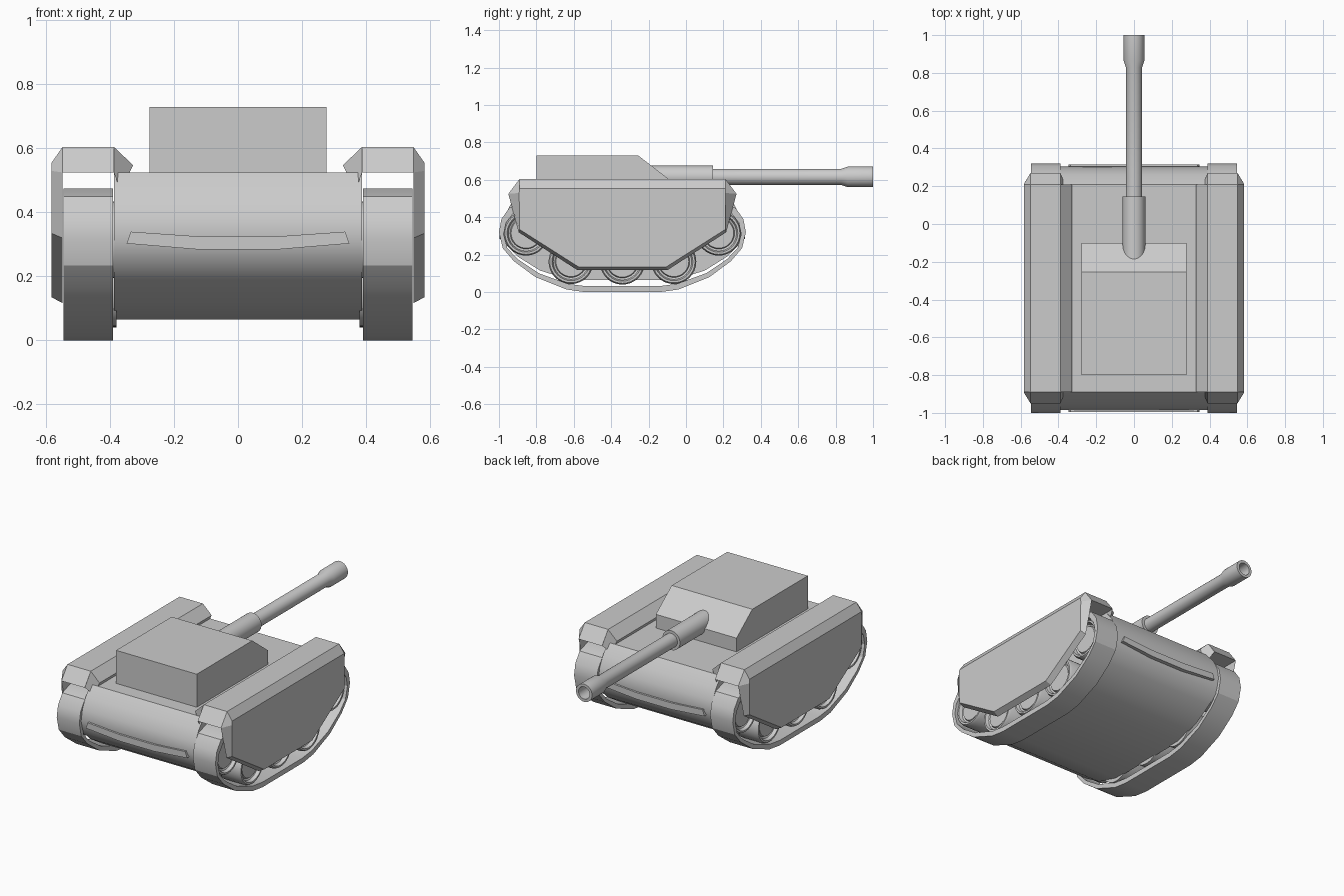
import bpy, bmesh, math

if "Cube" in bpy.data.objects:
    bpy.data.objects.remove(bpy.data.objects["Cube"])

grey = bpy.data.materials.new("plain grey")
grey.diffuse_color = (0.6, 0.6, 0.6, 1)
grey.use_nodes = True
grey.node_tree.nodes["Principled BSDF"].inputs["Base Color"].default_value = grey.diffuse_color
CY = -0.34  # middle of the hull along y


def finish(name, bm, angle=None):
    bmesh.ops.remove_doubles(bm, verts=bm.verts, dist=1e-5)
    bmesh.ops.recalc_face_normals(bm, faces=bm.faces)
    me = bpy.data.meshes.new(name)
    bm.to_mesh(me)
    bm.free()
    me.materials.append(grey)
    ob = bpy.data.objects.new(name, me)
    bpy.context.collection.objects.link(ob)
    if angle:
        bpy.ops.object.select_all(action='DESELECT')
        bpy.context.view_layer.objects.active = ob
        ob.select_set(True)
        bpy.ops.object.shade_smooth_by_angle(angle=math.radians(angle))
    return ob


def loft(name, rings, caps=True, angle=None):
    """Skin a list of closed rings; without caps the rings close on themselves."""
    bm = bmesh.new()
    vs = [[bm.verts.new(p) for p in r] for r in rings]
    n = len(rings[0])
    pairs = list(zip(vs, vs[1:])) + ([] if caps else [(vs[-1], vs[0])])
    for a, b in pairs:
        for i in range(n):
            j = (i + 1) % n
            bm.faces.new((a[i], a[j], b[j], b[i]))
    if caps:
        bm.faces.new(vs[0])
        bm.faces.new(vs[-1])
    return finish(name, bm, angle)


def at_x(x, prof):
    return [(x, y, z) for y, z in prof]


def both_ends(half):
    """Mirror a bottom-to-top half outline (distance from middle, z) front to back."""
    return [(CY + d, z) for d, z in half] + [(CY - d, z) for d, z in reversed(half)]


def lathe(name, prof, center, axis, n=32, angle=35):
    """Spin (radius, position) points around the x or y axis."""
    rings = []
    for r, p in prof:
        ring = []
        for i in range(n):
            t = 2 * math.pi * i / n
            u, v = r * math.cos(t), r * math.sin(t)
            ring.append((p, center[0] + u, center[1] + v) if axis == 'x'
                        else (center[0] + u, p, center[1] + v))
        rings.append(ring)
    return loft(name, rings, True, angle)


# hull
hull = both_ends([(.28, .065), (.44, .115), (.56, .19), (.62, .25),
                  (.645, .33), (.632, .40), (.60, .465), (.55, .525)])
loft("hull", [at_x(-.388, hull), at_x(.388, hull)], angle=35)

# bowed trim strips on both hull ends
strip = [(-.348, .303), (-.335, .34), (-.12, .325), (.12, .325),
         (.335, .34), (.348, .303), (.12, .284), (-.12, .284)]
for s, label in ((-1, "front"), (1, "rear")):
    loft(label + "_strip", [[(x, CY + s * d, z) for x, z in strip] for d in (.60, .656)])

# turret
turret = [(-.8, .51), (-.8, .73), (-.255, .73), (-.1, .61), (-.1, .51)]
loft("turret", [at_x(-.277, turret), at_x(.277, turret)])

# gun: sleeve and hollow barrel with a thicker muzzle
lathe("gun_sleeve", [(.06, -.3), (.06, .145)], (0, .616), 'y')
lathe("gun_barrel", [(.043, .1), (.043, .83), (.055, .865), (.055, 1),
                     (.038, 1), (.038, .8)], (0, .616), 'y')

# tracks, wheels, fenders and skirts on both sides
belt = both_ends([(.2, 0), (.30, .014), (.465, .08), (.58, .165), (.64, .235),
                  (.66, .32), (.647, .39), (.605, .45), (.53, .475)])
inner = [(CY + (y - CY) * .962, .24 + (z - .24) * .87) for y, z in belt]
skirt_in = [(-.89, .605), (-.95, .525), (-.895, .32), (-.58, .117),
            (-.10, .117), (.215, .32), (.27, .525), (.21, .605)]
skirt_out = [(-.89, .555), (-.892, .53), (-.89, .335), (-.575, .135),
             (-.105, .135), (.21, .335), (.212, .53), (.21, .555)]
fender = [(-.89, .605), (-.95, .525), (.27, .525), (.21, .605)]
for s, side in ((-1, "left"), (1, "right")):
    loft(side + "_track", [at_x(s * .39, belt), at_x(s * .545, belt),
                           at_x(s * .545, inner), at_x(s * .39, inner)],
         caps=False, angle=25)
    # dished road wheels
    for i, (d, z) in enumerate([(-.515, .315), (-.275, .163), (0, .16),
                                (.275, .163), (.515, .315)]):
        lathe(f"{side}_wheel_{i + 1}",
              [(.12, s * .38), (.12, s * .515), (.113, s * .53), (.102, s * .53),
               (.095, s * .51), (.085, s * .505), (.08, s * .515)],
              (CY + d, z), 'x')
    # side skirt with bevelled edges
    loft(side + "_skirt", [at_x(s * .548, skirt_in), at_x(s * .583, skirt_out)])
    # fender top
    loft(side + "_fender", [at_x(s * .388, fender), at_x(s * .548, fender)])
    # sloped inner edge of the fender
    loft(side + "_fender_edge",
         [[(s * .388, CY + e * .55, .605), (s * .328, CY + e * .55, .548),
           (s * .366, CY + e * .55, .465), (s * .388, CY + e * .608, .525)]
          for e in (-1, 1)])
